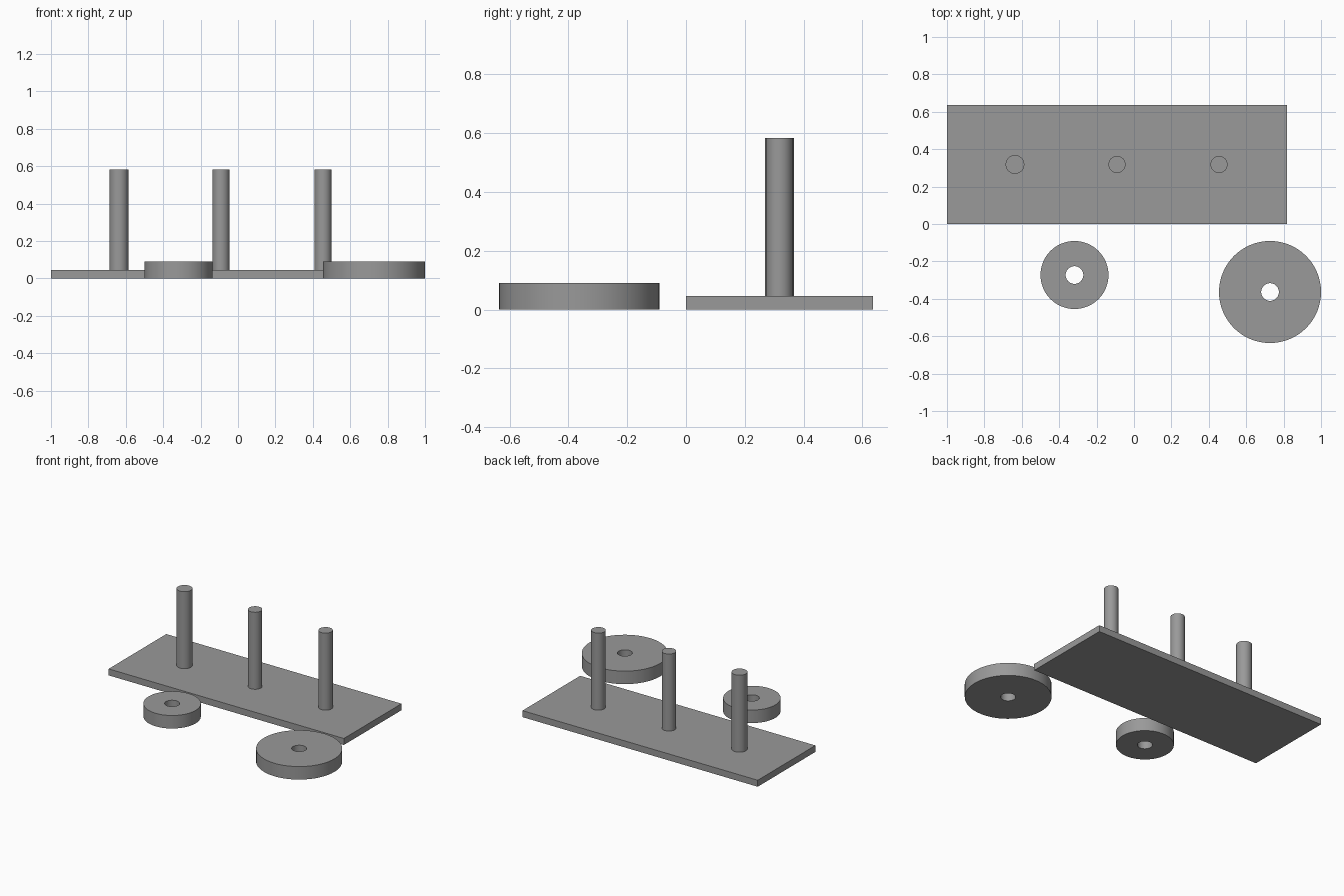
import bpy, bmesh, math

if "Cube" in bpy.data.objects:
    bpy.data.objects.remove(bpy.data.objects["Cube"])

U = 1 / 11          # design unit: the whole layout is 22 units wide
SEG = 64

grey = bpy.data.materials.new("plain grey")
grey.diffuse_color = (0.32, 0.32, 0.32, 1)
grey.use_nodes = True
grey.node_tree.nodes["Principled BSDF"].inputs["Base Color"].default_value = grey.diffuse_color


def finish(ob, name):
    ob.name = name
    ob.data.materials.append(grey)


def smooth(ob):
    bpy.ops.object.select_all(action='DESELECT')
    ob.select_set(True)
    bpy.context.view_layer.objects.active = ob
    bpy.ops.object.shade_smooth_by_angle(angle=math.radians(30))


def peg(name, x, y, r, z0, z1):
    bpy.ops.mesh.primitive_cylinder_add(vertices=SEG, radius=r, depth=z1 - z0,
                                        location=(x, y, (z0 + z1) / 2))
    ob = bpy.context.object
    finish(ob, name)
    smooth(ob)


def ring(name, x, y, r_out, r_in, h):
    # rectangular section swept around the z axis
    bm = bmesh.new()
    section = [(r_in, 0), (r_out, 0), (r_out, h), (r_in, h)]
    loops = []
    for i in range(SEG):
        a = 2 * math.pi * i / SEG
        loops.append([bm.verts.new((r * math.cos(a), r * math.sin(a), z))
                      for r, z in section])
    for i in range(SEG):
        p, q = loops[i], loops[(i + 1) % SEG]
        for k in range(4):
            n = (k + 1) % 4
            bm.faces.new((p[k], q[k], q[n], p[n]))
    bmesh.ops.recalc_face_normals(bm, faces=bm.faces)
    me = bpy.data.meshes.new(name)
    bm.to_mesh(me)
    bm.free()
    ob = bpy.data.objects.new(name, me)
    bpy.context.collection.objects.link(ob)
    ob.location = (x, y, 0)
    finish(ob, name)
    smooth(ob)


# base plate
bpy.ops.mesh.primitive_cube_add(size=1, location=(-U, 3.5 * U, 0.25 * U))
plate = bpy.context.object
plate.scale = (20 * U, 7 * U, 0.5 * U)
bpy.ops.object.transform_apply(location=False, rotation=False, scale=True)
finish(plate, "base_plate")

# three upright pegs, the left one slightly thicker
for name, x, r in (("left_peg", -7, 0.55), ("middle_peg", -1, 0.5), ("right_peg", 5, 0.5)):
    peg(name, x * U, 3.5 * U, r * U, 0.4 * U, 6.42 * U)

# loose discs with centre holes
ring("small_disc", -3.5 * U, -3 * U, 2 * U, 0.52 * U, U)
ring("large_disc", 8 * U, -4 * U, 3 * U, 0.52 * U, U)
